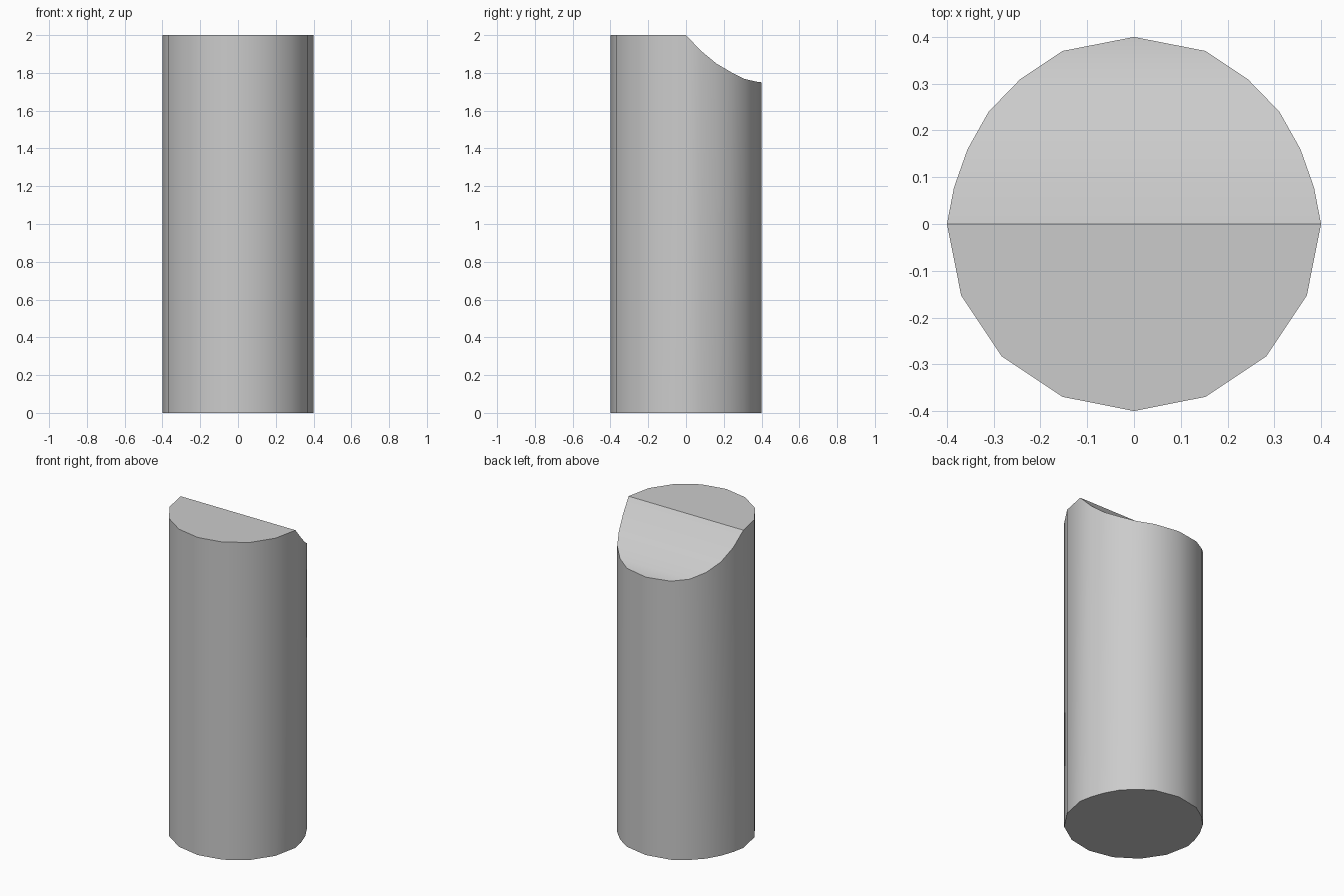
import bpy, bmesh
from math import sin, cos, pi, radians

if "Cube" in bpy.data.objects:
    bpy.data.objects.remove(bpy.data.objects["Cube"])

R, H = 0.4, 2.0

# Back half outline with the scooped top: (half width x, y, top z)
scoop = [(0.4, 0, H), (0.385, 0.078, 1.918), (0.356, 0.16, 1.85),
         (0.311, 0.24, 1.803), (0.243, 0.31, 1.768),
         (0.153, 0.37, 1.754), (0, R, 1.75)]

bm = bmesh.new()


def column(x, y, z):
    """One vertical edge of the post: bottom and top vertex."""
    return bm.verts.new((x, y, 0)), bm.verts.new((x, y, z))


# Vertical edges: right scoop side, left scoop side, front half circle
right = [column(x, y, z) for x, y, z in scoop]
left = [column(-x, y, z) for x, y, z in scoop[:-1]]
front = [column(-R * cos(i * pi / 8), -R * sin(i * pi / 8), H) for i in range(1, 8)]
ring = right + left[::-1] + front

# Side walls and base
for a, b in zip(ring, ring[1:] + ring[:1]):
    bm.faces.new((a[0], b[0], b[1], a[1]))
bm.faces.new([c[0] for c in reversed(ring)])

# Flat front half of the top
bm.faces.new([c[1] for c in [left[0]] + front + [right[0]]])

# Concave scoop strips, closing in a triangle at the back
for i in range(len(left) - 1):
    bm.faces.new((left[i][1], right[i][1], right[i + 1][1], left[i + 1][1]))
bm.faces.new((left[-1][1], right[-2][1], right[-1][1]))

bmesh.ops.recalc_face_normals(bm, faces=bm.faces[:])
mesh = bpy.data.meshes.new("scooped_post")
bm.to_mesh(mesh)
bm.free()

post = bpy.data.objects.new("scooped_post", mesh)
bpy.context.collection.objects.link(post)
bpy.context.view_layer.objects.active = post
post.select_set(True)
bpy.ops.object.shade_smooth_by_angle(angle=radians(30))
